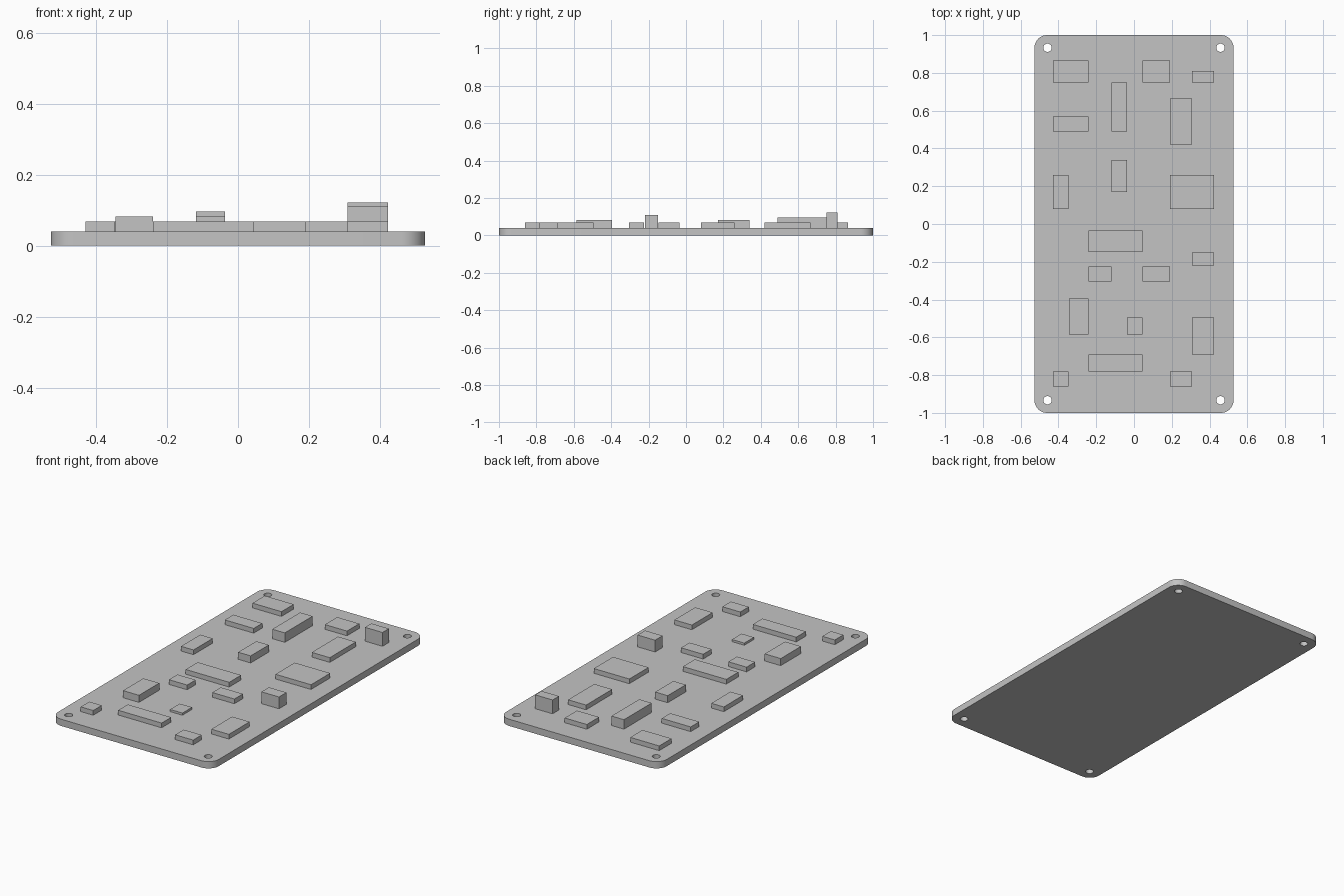
import bpy
import bmesh
import math

cube = bpy.data.objects.get("Cube")
if cube:
    bpy.data.objects.remove(cube, do_unlink=True)

GREY = (0.55, 0.55, 0.55, 1)
grey = bpy.data.materials.new("plain_grey")
grey.use_nodes = True
grey.diffuse_color = GREY
grey.node_tree.nodes["Principled BSDF"].inputs["Base Color"].default_value = GREY

HALF_W, HALF_L, BOARD_TOP = 0.527, 1.0, 0.04
CORNER, HOLE_X, HOLE_Y, HOLE_R = 0.067, 0.458, 0.933, 0.022


def add_object(name, data):
    obj = bpy.data.objects.new(name, data)
    bpy.context.collection.objects.link(obj)
    data.materials.append(grey)
    return obj


def add_loop(curve, points):
    spline = curve.splines.new("POLY")
    spline.points.add(len(points) - 1)
    for p, (x, y) in zip(spline.points, points):
        p.co = (x, y, 0, 1)
    spline.use_cyclic_u = True


def arc(cx, cy, r, start, sweep, steps):
    angles = [start + sweep * i / steps for i in range(steps + 1)]
    return [(cx + r * math.cos(a), cy + r * math.sin(a)) for a in angles]


# Board: rounded outline with four mounting holes, extruded
outline = bpy.data.curves.new("board_outline", "CURVE")
outline.dimensions = "2D"
outline.fill_mode = "BOTH"
outline.extrude = BOARD_TOP / 2
corners = [(1, 1), (-1, 1), (-1, -1), (1, -1)]
edge = []
for i, (sx, sy) in enumerate(corners):
    edge += arc(sx * (HALF_W - CORNER), sy * (HALF_L - CORNER), CORNER,
                i * math.pi / 2, math.pi / 2, 12)
add_loop(outline, edge)
for sx, sy in corners:
    add_loop(outline, arc(sx * HOLE_X, sy * HOLE_Y, HOLE_R, 0, math.tau, 24)[:-1])

board = add_object("circuit_board", outline)
board.location.z = BOARD_TOP / 2
bpy.ops.object.select_all(action="DESELECT")
board.select_set(True)
bpy.context.view_layer.objects.active = board
bpy.ops.object.convert(target="MESH")

# Weld the caps to the walls, then smooth only the rounded edges
board = bpy.context.view_layer.objects.active
bm = bmesh.new()
bm.from_mesh(board.data)
bmesh.ops.remove_doubles(bm, verts=bm.verts, dist=0.0001)
bmesh.ops.recalc_face_normals(bm, faces=bm.faces)
bm.to_mesh(board.data)
bm.free()
bpy.ops.object.shade_smooth_by_angle(angle=math.radians(30))


def block(name, x0, x1, y0, y1, top):
    """Plain box standing on the board."""
    bm = bmesh.new()
    bmesh.ops.create_cube(bm, size=1)
    bmesh.ops.scale(bm, vec=(x1 - x0, y1 - y0, top - BOARD_TOP), verts=bm.verts)
    mesh = bpy.data.meshes.new(name)
    bm.to_mesh(mesh)
    bm.free()
    obj = add_object(name, mesh)
    obj.location = ((x0 + x1) / 2, (y0 + y1) / 2, (top + BOARD_TOP) / 2)


# Components share column edges and a few standard heights
LOW, MID, HIGH = 0.068, 0.082, 0.096
PARTS = [
    ("back_left_chip", -.43, -.24, .75, .865, LOW),
    ("back_middle_chip", .045, .19, .75, .865, LOW),
    ("tall_back_block", .308, .423, .75, .81, .122),
    ("long_high_block", -.118, -.036, .49, .75, HIGH),
    ("wide_strip", -.43, -.24, .49, .57, LOW),
    ("long_chip", .19, .308, .42, .665, LOW),
    ("side_chip", -.43, -.348, .08, .26, LOW),
    ("centre_block", -.118, -.036, .17, .34, MID),
    ("main_processor", .19, .423, .08, .26, LOW),
    ("centre_bar", -.24, .045, -.147, -.035, LOW),
    ("small_chip_a", -.24, -.12, -.305, -.225, LOW),
    ("small_chip_b", .045, .19, -.305, -.225, LOW),
    ("tall_side_block", .308, .423, -.22, -.15, .11),
    ("thick_chip", -.345, -.24, -.585, -.395, MID),
    ("thin_chip", -.036, .045, -.585, -.495, .053),
    ("front_chip", .308, .423, -.69, -.495, LOW),
    ("front_bar", -.24, .045, -.78, -.69, LOW),
    ("corner_chip", -.43, -.348, -.86, -.78, LOW),
    ("front_small_chip", .19, .308, -.86, -.78, LOW),
]
for part in PARTS:
    block(*part)
